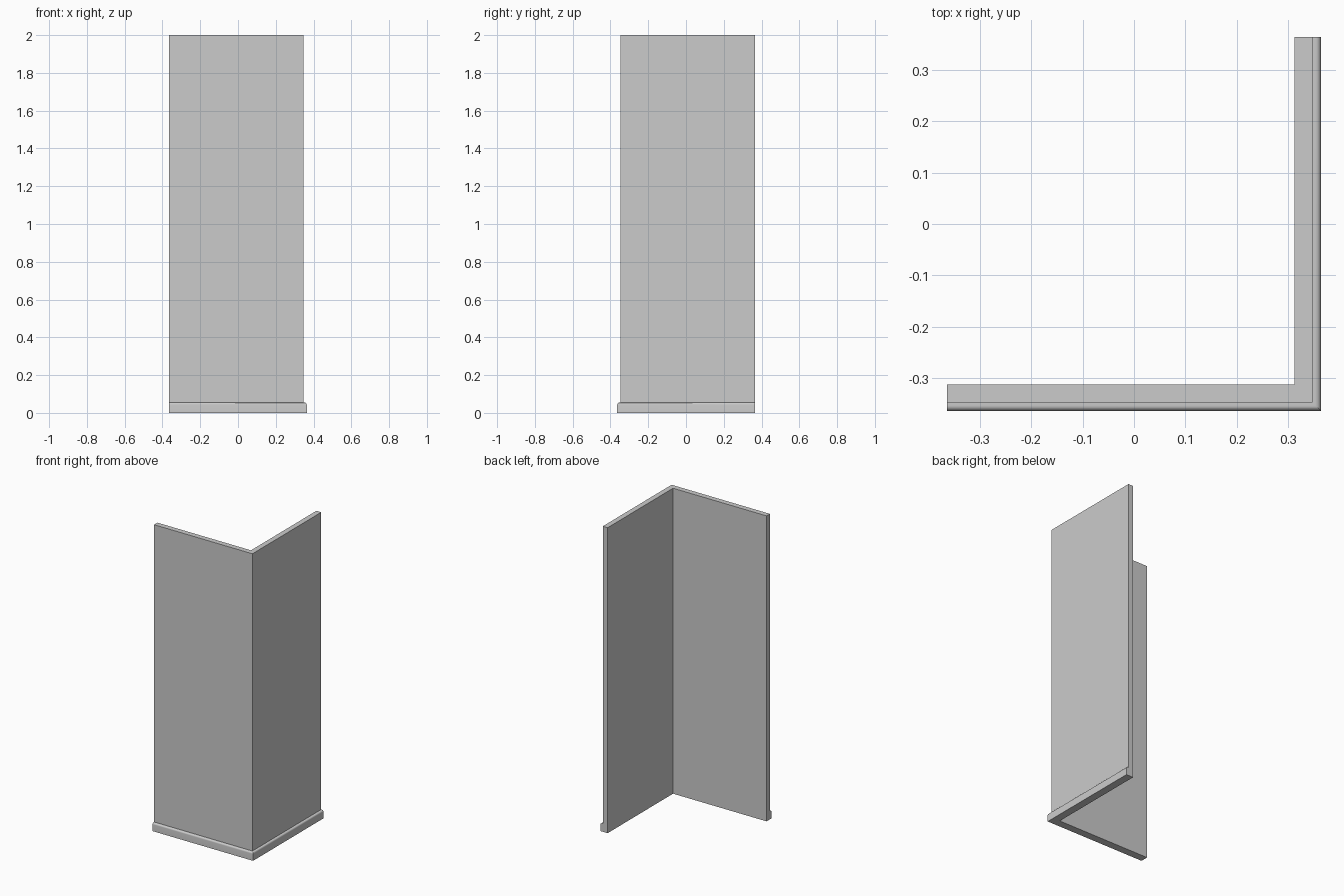
import bpy, bmesh, math

if "Cube" in bpy.data.objects:
    bpy.data.objects.remove(bpy.data.objects["Cube"])

END = 0.364      # free ends of both walls
FACE = 0.348     # outer wall face
THICK = 0.035    # wall thickness


def corner_sweep(name, profile):
    """Sweep an (offset from outer face, z) profile round the mitred corner."""
    bm = bmesh.new()
    rings = []
    for station in range(3):
        ring = []
        for d, z in profile:
            r = FACE + d
            x, y = [(-END, -r), (r, -r), (r, END)][station]
            ring.append(bm.verts.new((x, y, z)))
        rings.append(ring)
    n = len(profile)
    for a, b in zip(rings, rings[1:]):
        for i in range(n):
            j = (i + 1) % n
            bm.faces.new((a[i], a[j], b[j], b[i]))
    bm.faces.new(rings[0])
    bm.faces.new(rings[-1][::-1])
    bmesh.ops.recalc_face_normals(bm, faces=bm.faces)
    mesh = bpy.data.meshes.new(name)
    bm.to_mesh(mesh)
    bm.free()
    obj = bpy.data.objects.new(name, mesh)
    bpy.context.collection.objects.link(obj)
    return obj


# L-shaped wall
corner_sweep("corner_wall", [(-THICK, 0), (0, 0), (0, 2), (-THICK, 2)])

# Skirting board with a rounded top edge
DEPTH, HEIGHT, ROUND = END - FACE, 0.054, 0.01
steps = 6
arc = [(DEPTH - ROUND + ROUND * math.cos(t), HEIGHT - ROUND + ROUND * math.sin(t))
       for t in (math.pi / 2 * i / steps for i in range(steps + 1))]
skirting = corner_sweep("skirting_board", [(0, 0), (DEPTH, 0)] + arc + [(0, HEIGHT)])
bpy.context.view_layer.objects.active = skirting
skirting.select_set(True)
bpy.ops.object.shade_smooth_by_angle(angle=math.radians(30))
